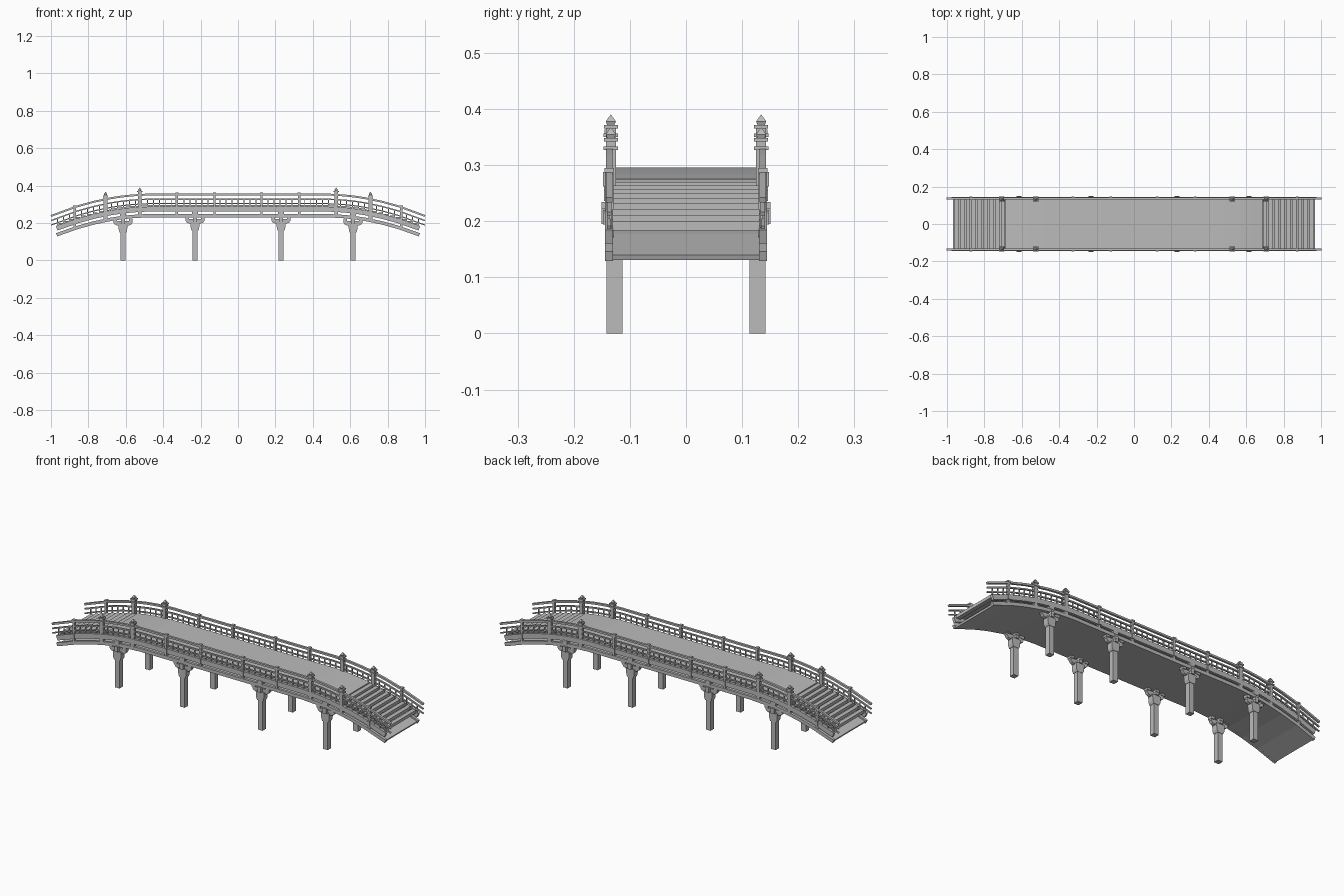
import bpy, bmesh, math
from mathutils import Vector

if "Cube" in bpy.data.objects:
    bpy.data.objects.remove(bpy.data.objects["Cube"])

mat = bpy.data.materials.new("weathered_grey")
GREY = (0.5, 0.5, 0.5, 1)
mat.use_nodes = True
mat.diffuse_color = GREY
mat.node_tree.nodes["Principled BSDF"].inputs["Base Color"].default_value = GREY

SIDE = 0.135          # y of the railing line
BENDS = [0.48, 0.57, 0.63, 0.68, 0.77, 0.86]


def drop(x):
    """How far the bridge has curved down at x."""
    return 0.38 * max(0, abs(x) - 0.45) ** 2


def finish(name, bm):
    bmesh.ops.recalc_face_normals(bm, faces=bm.faces)
    mesh = bpy.data.meshes.new(name)
    bm.to_mesh(mesh)
    bm.free()
    mesh.materials.append(mat)
    ob = bpy.data.objects.new(name, mesh)
    bpy.context.collection.objects.link(ob)
    return ob


def loft(bm, rings):
    """Skin a list of closed rings and cap both ends."""
    rings = [[bm.verts.new(p) for p in ring] for ring in rings]
    n = len(rings[0])
    for a, b in zip(rings, rings[1:]):
        for i in range(n):
            j = (i + 1) % n
            bm.faces.new((a[i], a[j], b[j], b[i]))
    bm.faces.new(rings[0])
    bm.faces.new(rings[-1])


def square(x, y, z, w, d):
    return [(x + i * w / 2, y + j * d / 2, z) for i, j in ((-1, -1), (1, -1), (1, 1), (-1, 1))]


def box(bm, x, y, z0, z1, w, d):
    loft(bm, [square(x, y, z0, w, d), square(x, y, z1, w, d)])


def sweep(bm, end, y, z, width, height):
    """Rectangular bar along the curve of the bridge, cut square at its ends."""
    half = [b for b in BENDS if b < end - 0.02] + [end]
    rings = []
    for x in [-b for b in reversed(half)] + half:
        slope = -math.copysign(0.76 * max(0, abs(x) - 0.45), x)
        n = Vector((-slope, 0, 1)).normalized() * height / 2
        c = Vector((x, y, z - drop(x)))
        w = Vector((0, width / 2, 0))
        rings.append([c - n - w, c - n + w, c + n + w, c + n - w])
    loft(bm, rings)


def mirrored(name, build):
    """Build one part on both long sides."""
    bm = bmesh.new()
    for s in (-1, 1):
        build(bm, s)
    return finish(name, bm)


# Deck, under-plate and end steps
bm = bmesh.new()
sweep(bm, 0.685, 0, 0.288, 0.262, 0.016)
finish("deck", bm)
bm = bmesh.new()
sweep(bm, 0.965, 0, 0.236, 0.262, 0.01)
finish("under_plate", bm)
bm = bmesh.new()
for sx in (-1, 1):
    for i in range(9):
        x = 0.7 + i * 0.0312
        top = 0.294 - drop(x)
        box(bm, sx * x, 0, top - 0.016, top, 0.023, 0.262)
finish("steps", bm)

# Long curved members: name, half length, z, width, height
for name, end, z, w, h in (("lower_beam", 0.97, 0.24, 0.014, 0.018),
                           ("upper_beam", 0.97, 0.275, 0.014, 0.026),
                           ("bottom_rail", 1.0, 0.304, 0.007, 0.006),
                           ("middle_rail", 1.0, 0.328, 0.008, 0.007),
                           ("top_rail", 1.0, 0.353, 0.012, 0.01)):
    mirrored(name, lambda bm, s: sweep(bm, end, s * 0.137, z, w, h))


# Balusters under the middle rail
def balusters(bm, s):
    for i in range(-30, 31):
        x = i * 0.0322
        box(bm, x, s * SIDE, 0.283 - drop(x), 0.328 - drop(x), 0.005, 0.005)


mirrored("balusters", balusters)


# Tall posts with capped, pointed finials
def tall_posts(bm, s):
    y = s * 0.134
    for x in (-0.708, -0.525, 0.525, 0.708):
        z = -drop(x)
        box(bm, x, y, 0.236 + z, 0.373 + z, 0.02, 0.018)
        box(bm, x, y, 0.352 + z, 0.358 + z, 0.03, 0.026)
        box(bm, x, y, 0.367 + z, 0.374 + z, 0.028, 0.025)
        loft(bm, [square(x, y, h + z, w, w) for h, w in
                  ((0.374, 0.013), (0.38, 0.018), (0.392, 0.001))])


mirrored("tall_posts", tall_posts)


# Short railing posts with small caps
def short_posts(bm, s):
    for x in (-0.873, -0.327, -0.125, 0.125, 0.327, 0.873):
        z = -drop(x)
        box(bm, x, s * 0.136, 0.236 + z, 0.36 + z, 0.012, 0.014)
        box(bm, x, s * 0.137, 0.355 + z, 0.363 + z, 0.016, 0.017)
        box(bm, x, s * 0.141, 0.262 + z, 0.288 + z, 0.014, 0.014)


mirrored("short_posts", short_posts)

PIERS = (-0.615, -0.23, 0.23, 0.615)


# Pier columns with flared collars
def piers(bm, s):
    for x in PIERS:
        z = -drop(x)
        box(bm, x, s * 0.1275, 0, 0.2, 0.028, 0.028)
        loft(bm, [square(x, s * 0.1275, h + z, w, 0.032) for h, w in
                  ((0.158, 0.032), (0.17, 0.044), (0.205, 0.05))])


mirrored("piers", piers)


# Bow-shaped bracket arms carrying three bearing blocks
def brackets(bm, s):
    y = s * 0.1275
    for x in PIERS:
        z = -drop(x)
        bow = [(-0.05, 0.222), (-0.05, 0.212), (-0.043, 0.202), (-0.03, 0.197)]
        bow += [(-a, b) for a, b in reversed(bow)]
        loft(bm, [[(x + a, y + d, b + z) for a, b in bow] for d in (-0.009, 0.009)])
        for dx in (-0.042, 0, 0.042):
            box(bm, x + dx, y, 0.22 + z, 0.234 + z, 0.02, 0.026)
        # cross arm and beam-end block
        box(bm, x, s * 0.1275, 0.205 + z, 0.222 + z, 0.018, 0.046)
        for dy in (0.112, 0.142):
            box(bm, x, s * dy, 0.22 + z, 0.234 + z, 0.02, 0.018)
        box(bm, x, s * 0.134, 0.246 + z, 0.266 + z, 0.03, 0.024)


mirrored("brackets", brackets)
